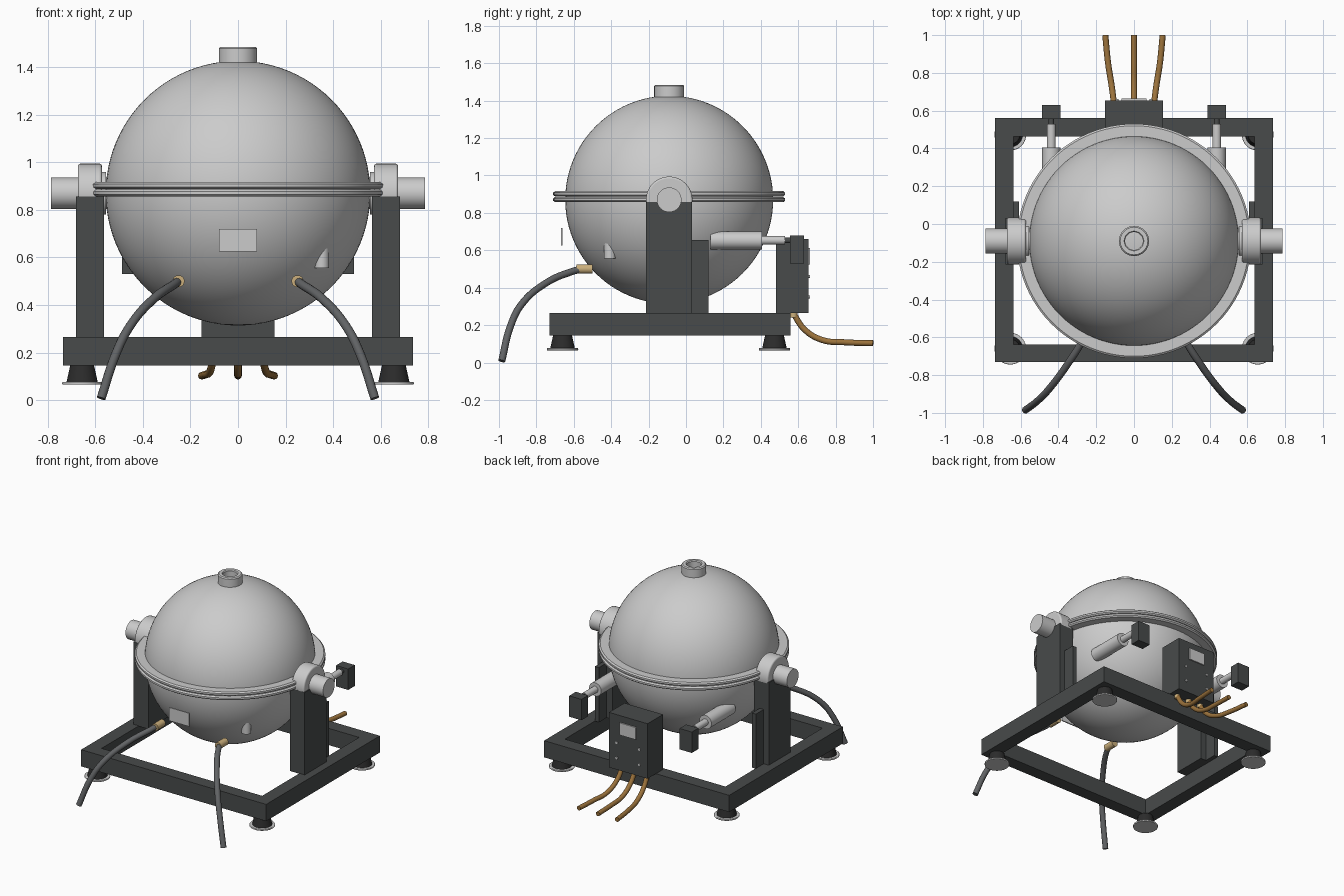
import bpy, bmesh, math
from mathutils import Vector

if "Cube" in bpy.data.objects:
    bpy.data.objects.remove(bpy.data.objects["Cube"])

CY, CZ, R = -0.09, 0.87, 0.556   # vessel centre and radius


def mat(name, rgb):
    m = bpy.data.materials.new(name)
    m.diffuse_color = (*rgb, 1)
    m.use_nodes = True
    m.node_tree.nodes["Principled BSDF"].inputs["Base Color"].default_value = m.diffuse_color
    return m


DARK = mat("dark_steel", (0.065, 0.07, 0.07))
RUBBER = mat("rubber", (0.025, 0.025, 0.025))
HOSE = mat("hose_grey", (0.12, 0.125, 0.13))
COPPER = mat("copper_brown", (0.33, 0.17, 0.045))
BRASS = mat("brass", (0.6, 0.43, 0.2))


def finish(ob, name, m=None, smooth=True):
    ob.name = name
    if m:
        ob.data.materials.append(m)
    if smooth:
        bpy.ops.object.select_all(action='DESELECT')
        bpy.context.view_layer.objects.active = ob
        ob.select_set(True)
        bpy.ops.object.shade_smooth_by_angle(angle=math.radians(35))
    return ob


def box(name, x, y, z, m=None):
    bpy.ops.mesh.primitive_cube_add(size=1, location=(sum(x) / 2, sum(y) / 2, sum(z) / 2))
    ob = bpy.context.object
    ob.scale = (abs(x[1] - x[0]), y[1] - y[0], z[1] - z[0])
    bpy.ops.object.transform_apply(location=False, rotation=False)
    return finish(ob, name, m, False)


def rod(name, a, b, r, m=None, r2=None, bevel=0, n=40):
    a, b = Vector(a), Vector(b)
    d = b - a
    bpy.ops.mesh.primitive_cone_add(vertices=n, radius1=r, radius2=r if r2 is None else r2,
                                    depth=d.length, location=(a + b) / 2,
                                    rotation=d.to_track_quat('Z', 'Y').to_euler())
    ob = bpy.context.object
    if bevel:
        mod = ob.modifiers.new("bevel", 'BEVEL')
        mod.width, mod.segments, mod.limit_method = bevel, 3, 'ANGLE'
    return finish(ob, name, m)


def lathe(name, profile, loc, n=96, m=None):
    # closed profile of (radius, z) points spun about the z axis
    bm = bmesh.new()
    rings = [[bm.verts.new((r * math.cos(t), r * math.sin(t), z)) for r, z in profile]
             for t in (2 * math.pi * i / n for i in range(n))]
    k = len(profile)
    for i in range(n):
        p, q = rings[i], rings[(i + 1) % n]
        for j in range(k):
            bm.faces.new((p[j], q[j], q[(j + 1) % k], p[(j + 1) % k]))
    bmesh.ops.recalc_face_normals(bm, faces=bm.faces)
    me = bpy.data.meshes.new(name)
    bm.to_mesh(me)
    bm.free()
    ob = bpy.data.objects.new(name, me)
    ob.location = loc
    bpy.context.collection.objects.link(ob)
    return finish(ob, name, m)


def tube(name, pts, r, m):
    cu = bpy.data.curves.new(name, 'CURVE')
    cu.dimensions = '3D'
    cu.bevel_depth, cu.bevel_resolution, cu.use_fill_caps = r, 4, True
    cu.resolution_u = 8
    sp = cu.splines.new('BEZIER')
    sp.bezier_points.add(len(pts) - 1)
    for bp, p in zip(sp.bezier_points, pts):
        bp.co = p
        bp.handle_left_type = bp.handle_right_type = 'AUTO'
    ob = bpy.data.objects.new(name, cu)
    bpy.context.collection.objects.link(ob)
    cu.materials.append(m)


# Spherical vessel, top neck and double clamp flange
bpy.ops.mesh.primitive_uv_sphere_add(segments=96, ring_count=48, radius=R, location=(0, CY, CZ))
finish(bpy.context.object, "vessel")
lathe("top_neck", [(0.047, 1.40), (0.08, 1.40), (0.08, 1.478), (0.073, 1.485),
                   (0.052, 1.485), (0.047, 1.478)], (0, CY, 0), 48)
for name, z in (("lower_flange", 0.857), ("upper_flange", 0.888)):
    lathe(name, [(0.54, z), (0.61, z), (0.62, z + 0.008), (0.62, z + 0.02), (0.61, z + 0.028),
                 (0.54, z + 0.028)], (0, CY, 0))

# Square base frame
for s in (-1, 1):
    box("side_beam", (s * 0.638, s * 0.735), (-0.73, 0.56), (0.145, 0.265), DARK)
box("front_beam", (-0.638, 0.638), (-0.73, -0.637), (0.145, 0.265), DARK)
box("back_beam", (-0.638, 0.638), (0.463, 0.56), (0.145, 0.265), DARK)

# Levelling feet
for x in (-0.655, 0.655):
    for y in (-0.66, 0.473):
        rod("foot_mount", (x, y, 0.074), (x, y, 0.146), 0.066, RUBBER, 0.05)
        rod("foot_pad", (x, y, 0.065), (x, y, 0.077), 0.084, bevel=0.004)

# Parts mirrored left and right
for s in (-1, 1):
    # Column, rib, bearing and trunnion
    box("column", (s * 0.563, s * 0.68), (-0.214, 0.032), (0.262, 0.857), DARK)
    box("column_rib", (s * 0.608, s * 0.64), (0.032, 0.12), (0.262, 0.655), DARK)
    rod("bearing", (s * 0.572, CY, CZ), (s * 0.673, CY, CZ), 0.124, bevel=0.01, n=64)
    rod("bearing_collar", (s * 0.555, CY, CZ), (s * 0.575, CY, CZ), 0.09)
    rod("trunnion", (s * 0.5, CY, CZ), (s * 0.785, CY, CZ), 0.066)

    # Rear tilt actuator
    x, z = s * 0.438, 0.653
    rod("actuator_body", (x, 0.13, z), (x, 0.405, z), 0.048)
    rod("actuator_rod", (x, 0.40, z), (x, 0.53, z), 0.023)
    rod("actuator_pin", (x, 0.53, z), (x, 0.56, z), 0.015, DARK)
    box("actuator_block", (s * 0.39, s * 0.487), (0.555, 0.63), (0.53, 0.68), DARK)

    # Front hose with brass fitting
    rod("hose_fitting", (s * 0.25, -0.50, 0.5), (s * 0.25, -0.585, 0.5), 0.025, BRASS)
    tube("hose", [(s * 0.25, -0.56, 0.5), (s * 0.27, -0.61, 0.486), (s * 0.35, -0.74, 0.43),
                  (s * 0.455, -0.88, 0.31), (s * 0.515, -0.94, 0.19),
                  (s * 0.575, -0.985, 0.008)], 0.019, HOSE)

# Drain stub and front plate
rod("drain_stub", (0.352, -0.407, 0.556), (0.352, -0.407, 0.68), 0.031)
box("front_plate", (-0.08, 0.08), (-0.668, -0.66), (0.625, 0.72))

# Rear control box with plate and screws
box("control_box", (-0.153, 0.153), (0.48, 0.655), (0.265, 0.66), DARK)
box("box_plate", (-0.065, 0.065), (0.655, 0.664), (0.525, 0.612))
for x in (-0.09, 0.09):
    for z in (0.35, 0.46):
        rod("box_screw", (x, 0.65, z), (x, 0.662, z), 0.009, n=16)

# Three cables leaving under the box
for s in (-1, 0, 1):
    rod("cable_gland", (s * 0.1, 0.575, 0.24), (s * 0.1, 0.575, 0.275), 0.02, BRASS, n=24)
    tube("cable", [(s * 0.1, 0.575, 0.26), (s * 0.106, 0.635, 0.175), (s * 0.118, 0.73, 0.12),
                   (s * 0.137, 0.85, 0.108), (s * 0.152, 1.0, 0.103)], 0.016, COPPER)
